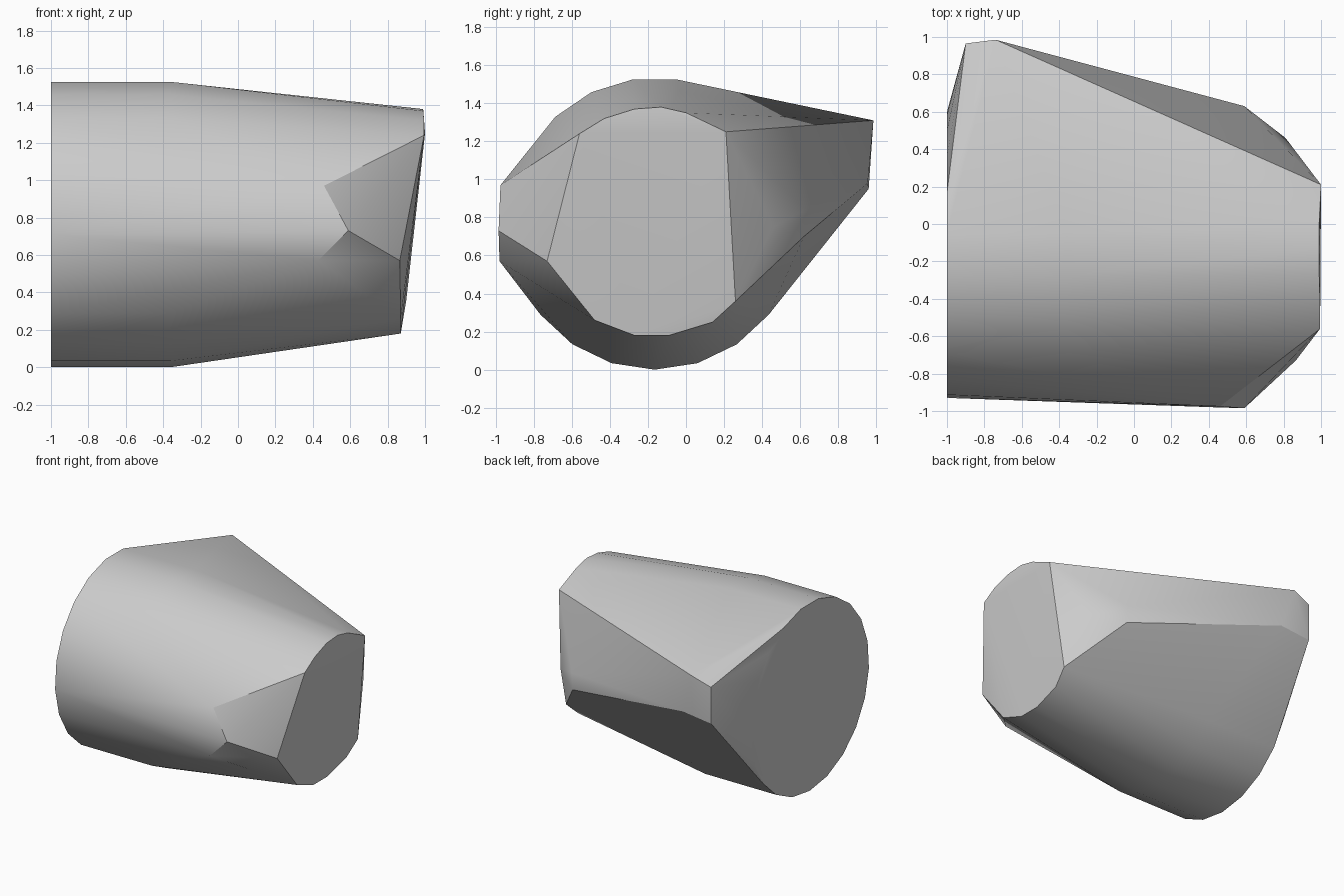
import bpy
import bmesh
from math import sin, cos, radians, tau

default_cube = bpy.data.objects.get("Cube")
if default_cube:
    bpy.data.objects.remove(default_cube, do_unlink=True)


def make_material(name, colour):
    material = bpy.data.materials.new(name)
    material.use_nodes = True
    material.diffuse_color = colour
    shader = material.node_tree.nodes["Principled BSDF"]
    shader.inputs["Base Color"].default_value = colour
    return material


def ring(x, centre_y, centre_z, radius, sides):
    """Circle across the x axis with one corner at the very bottom."""
    return [(x,
             centre_y + radius * sin(tau * step / sides),
             centre_z - radius * cos(tau * step / sides))
            for step in range(sides)]


def make_hull(name, points, material, sharp_angle):
    """Stretch a convex skin over the points and shade it smooth."""
    shape = bmesh.new()
    for point in points:
        shape.verts.new(point)
    result = bmesh.ops.convex_hull(shape, input=shape.verts[:])
    spare = set(result["geom_interior"]) | set(result["geom_unused"])
    loose = [item for item in spare if isinstance(item, bmesh.types.BMVert)]
    bmesh.ops.delete(shape, geom=loose, context="VERTS")
    bmesh.ops.dissolve_limit(shape, angle_limit=radians(1),
                             verts=shape.verts[:], edges=shape.edges[:])
    bmesh.ops.recalc_face_normals(shape, faces=shape.faces[:])
    mesh = bpy.data.meshes.new(name)
    shape.to_mesh(mesh)
    shape.free()
    mesh.materials.append(material)
    hull = bpy.data.objects.new(name, mesh)
    bpy.context.collection.objects.link(hull)
    bpy.ops.object.select_all(action="DESELECT")
    bpy.context.view_layer.objects.active = hull
    hull.select_set(True)
    bpy.ops.object.shade_smooth_by_angle(angle=radians(sharp_angle))
    return hull


# Round barrel: two equal rings
barrel = [point for x in (-1, -.36)
          for point in ring(x, -.165, .767, .767, sides=21)]

# Slanted narrow end, listed around its rim
narrow_end = [
    (.995, -.56, 1.24), (.995, -.43, 1.32), (.99, -.27, 1.37),
    (.99, -.13, 1.38), (.99, 0, 1.35), (1, .21, 1.25),
    (.9, .26, .36), (.88, .14, .25), (.87, -.09, .18),
    (.87, -.27, .18), (.87, -.48, .26), (.865, -.73, .57),
]

# Blunt bump on the front
front_bump = [(.46, -.975, .97), (.59, -.985, .73), (.43, -.98, .57)]

# Pointed corner at the back and the ridge running from it
back_corner = [(-.9, .96, .95), (-.9, .965, 1.25),
               (-.74, .985, 1.31), (-.64, .955, .98)]
back_ridge = [(.59, .63, .84), (.59, .62, .7), (.81, .46, .75)]

grey = make_material("plain grey", (.6, .6, .6, 1))
make_hull("faceted_body",
          barrel + narrow_end + front_bump + back_corner + back_ridge,
          grey, sharp_angle=30)
